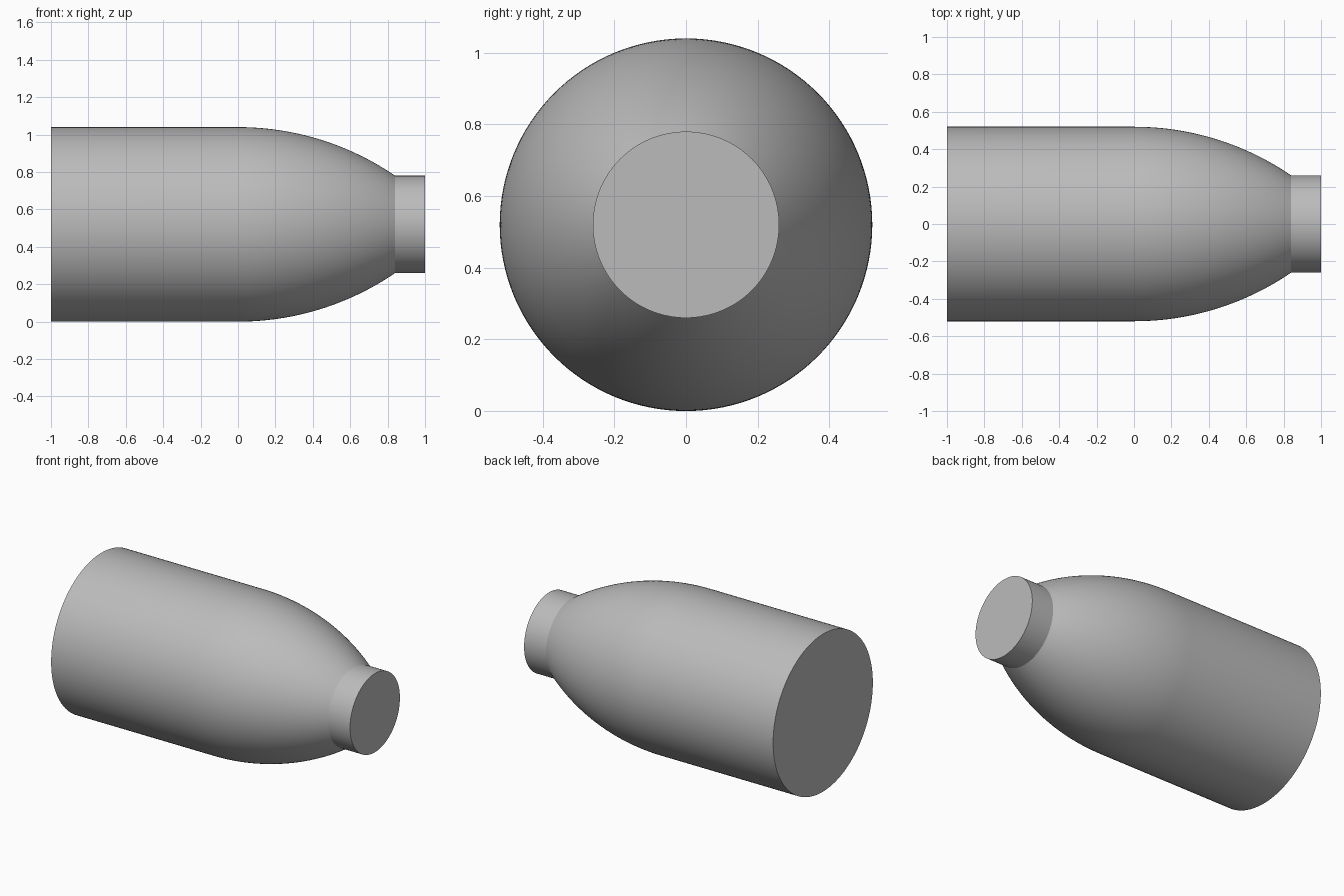
import bpy, bmesh, math
from mathutils import Matrix, Vector

cube = bpy.data.objects.get("Cube")
if cube:
    bpy.data.objects.remove(cube, do_unlink=True)

BODY_R, NECK_R = 0.52, 0.26
NOSE_LEN, ARC_STEPS, SIDES = 0.84, 32, 128

grey = bpy.data.materials.new("plain_grey")
grey.use_nodes = True
colour = (0.5, 0.5, 0.5, 1)
grey.diffuse_color = colour
grey.node_tree.nodes["Principled BSDF"].inputs["Base Color"].default_value = colour


def lathe(name, profile):
    """Spin (x, radius) points about the x axis and cap both ends."""
    bm = bmesh.new()
    rings = []
    for x, r in profile:
        angles = [2 * math.pi * i / SIDES for i in range(SIDES)]
        rings.append([bm.verts.new((x, r * math.cos(a), r * math.sin(a) + BODY_R))
                      for a in angles])
    for a, b in zip(rings, rings[1:]):
        for i in range(SIDES):
            j = (i + 1) % SIDES
            bm.faces.new((a[i], a[j], b[j], b[i]))
    bm.faces.new(rings[0])
    bm.faces.new(rings[-1])
    bmesh.ops.recalc_face_normals(bm, faces=bm.faces)
    mesh = bpy.data.meshes.new(name)
    bm.to_mesh(mesh)
    bm.free()
    mesh.materials.append(grey)
    obj = bpy.data.objects.new(name, mesh)
    bpy.context.collection.objects.link(obj)
    bpy.ops.object.select_all(action="DESELECT")
    obj.select_set(True)
    bpy.context.view_layer.objects.active = obj
    bpy.ops.object.shade_smooth_by_angle(angle=math.radians(25))
    return obj


# Straight barrel, tangent arc nose and short neck in one closed profile
drop = BODY_R - NECK_R
arc_r = (NOSE_LEN ** 2 + drop ** 2) / (2 * drop)
sweep = math.asin(NOSE_LEN / arc_r)
profile = [(-1, BODY_R)]
for i in range(ARC_STEPS + 1):
    t = sweep * i / ARC_STEPS
    profile.append((arc_r * math.sin(t), BODY_R - arc_r * (1 - math.cos(t))))
profile.append((1, NECK_R))
lathe("bottle_body", profile)
